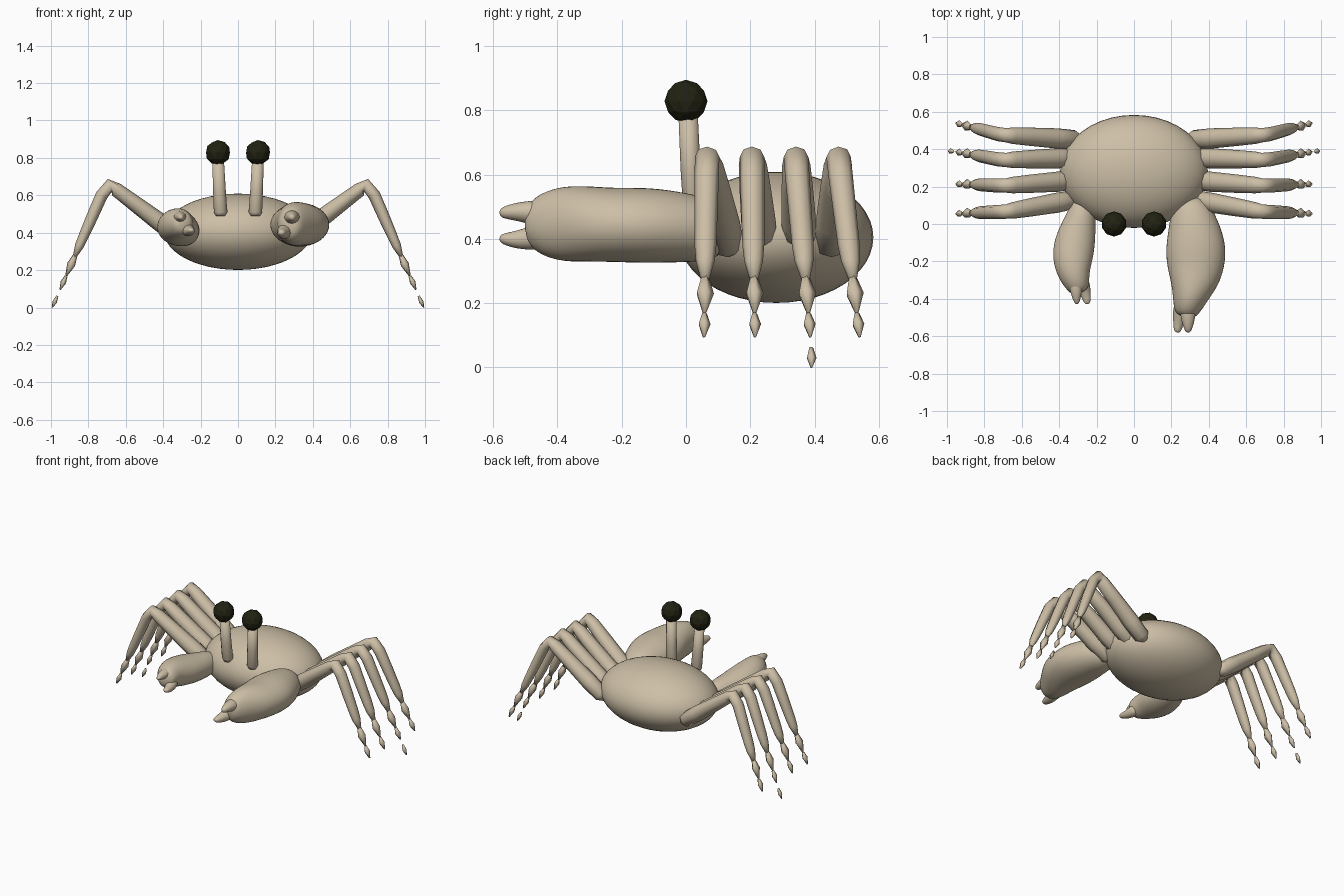
import bpy, bmesh, math
from mathutils import Vector


def material(name, rgb):
    m = bpy.data.materials.new(name)
    m.diffuse_color = (*rgb, 1)
    return m


SHELL = material("tan shell", (0.61, 0.52, 0.385))
BLACK = material("eye black", (0.016, 0.016, 0.006))


def loft(bm, stations, ref, sides=8):
    """Capped tube through (centre, radius along ref, radius across) stations."""
    ref = Vector(ref)
    pts = [Vector(s[0]) for s in stations]
    rings = []
    for i, (c, ra, rb) in enumerate(stations):
        t = (pts[min(i + 1, len(pts) - 1)] - pts[max(i - 1, 0)]).normalized()
        b = t.cross(ref).normalized()
        a = b.cross(t).normalized()
        rings.append([bm.verts.new(pts[i] + a * ra * math.cos(k * math.tau / sides)
                                   + b * rb * math.sin(k * math.tau / sides))
                      for k in range(sides)])
    for r, s in zip(rings, rings[1:]):
        for k in range(sides):
            n = (k + 1) % sides
            bm.faces.new((r[k], r[n], s[n], s[k]))
    bm.faces.new(rings[0][::-1])
    bm.faces.new(rings[-1])


def finish(name, bm, mat, smooth=True, subdiv=0):
    bmesh.ops.recalc_face_normals(bm, faces=bm.faces[:])
    me = bpy.data.meshes.new(name)
    bm.to_mesh(me)
    bm.free()
    me.materials.append(mat)
    ob = bpy.data.objects.new(name, me)
    bpy.context.collection.objects.link(ob)
    for p in me.polygons:
        p.use_smooth = smooth
    if subdiv:
        ob.modifiers.new("round", 'SUBSURF').levels = subdiv
    return ob


# Body: one flattened ellipsoid
bm = bmesh.new()
bmesh.ops.create_uvsphere(bm, u_segments=40, v_segments=24, radius=1)
bmesh.ops.scale(bm, vec=(0.395, 0.302, 0.204), verts=bm.verts)
bmesh.ops.translate(bm, vec=(0, 0.281, 0.405), verts=bm.verts)
finish("body", bm, SHELL)

# Legs: base y, knee y, tip y, number of loose lower pieces
LEGS = [(0.135, 0.065, 0.055, 2), (0.235, 0.205, 0.215, 2),
        (0.355, 0.342, 0.39, 3), (0.45, 0.475, 0.545, 2)]
PIECES = [(0.285, 0.23, 0.17, 0.029), (0.168, 0.135, 0.095, 0.02),
          (0.062, 0.03, 0.0, 0.016)]

for side, sx in (("left", -1), ("right", 1)):
    for n, (yb, yk, yt, count) in enumerate(LEGS, 1):
        def shin(z):
            return (sx * (0.98 + (0.03 - z) * 0.44),
                    yt + (yk - yt) * max(0, z - 0.05) / 0.6, z)

        def thigh(f):
            return (sx * (0.29 + 0.40 * f), yb + (yk - yb) * f, 0.36 + 0.30 * f)

        bm = bmesh.new()
        loft(bm, [(thigh(0), 0.02, 0.02), (thigh(0.07), 0.05, 0.047),
                  (thigh(0.3), 0.054, 0.05), (thigh(0.65), 0.049, 0.043),
                  (thigh(0.9), 0.044, 0.038), (thigh(0.985), 0.038, 0.034),
                  (shin(0.60), 0.038, 0.033), (shin(0.48), 0.036, 0.031),
                  (shin(0.38), 0.034, 0.027), (shin(0.33), 0.029, 0.024),
                  (shin(0.27), 0.012, 0.01)], (0, 1, 0))
        # broken, lozenge-like lower pieces
        for top, mid, low, r in PIECES[:count]:
            loft(bm, [(shin(top), r * 0.4, r * 0.4), (shin(mid), r, r * 0.8),
                      (shin(low), r * 0.2, r * 0.2)], (0, 1, 0), 5)
        finish(f"{side}_leg_{n}", bm, SHELL)

    # Eye stalk and eyeball
    bm = bmesh.new()
    loft(bm, [((sx * 0.092, 0.022, 0.49), 0.022, 0.025),
              ((sx * 0.093, 0.021, 0.51), 0.031, 0.036),
              ((sx * 0.099, 0.014, 0.62), 0.031, 0.034),
              ((sx * 0.107, 0.006, 0.80), 0.030, 0.031)], (0, 1, 0), 12)
    finish(f"{side}_eye_stalk", bm, SHELL)
    bm = bmesh.new()
    bmesh.ops.create_icosphere(bm, subdivisions=2, radius=0.067)
    bmesh.ops.translate(bm, vec=(sx * 0.107, 0, 0.828), verts=bm.verts)
    finish(f"{side}_eye", bm, BLACK, smooth=False)


# Claws: lofted along y, rows are x, y, z, half height, half width
def claw(name, palm, fingers):
    bm = bmesh.new()
    for rows in [palm] + fingers:
        loft(bm, [((x, y, z), h, w) for x, y, z, h, w in rows], (0, 0, 1), 10)
    finish(name, bm, SHELL, subdiv=2)


claw("large_claw",
     [(0.29, 0.14, 0.42, 0.05, 0.06), (0.30, 0.09, 0.425, 0.10, 0.11),
      (0.318, 0.0, 0.435, 0.115, 0.142), (0.332, -0.12, 0.443, 0.126, 0.173),
      (0.330, -0.22, 0.443, 0.122, 0.165), (0.322, -0.30, 0.447, 0.125, 0.143),
      (0.302, -0.38, 0.447, 0.126, 0.105), (0.283, -0.45, 0.445, 0.105, 0.080),
      (0.270, -0.50, 0.443, 0.06, 0.052)],
     [[(0.29, -0.42, 0.475, 0.05, 0.05), (0.288, -0.50, 0.485, 0.036, 0.042),
       (0.290, -0.55, 0.484, 0.025, 0.027), (0.289, -0.582, 0.48, 0.014, 0.013)],
      [(0.255, -0.42, 0.415, 0.05, 0.05), (0.242, -0.50, 0.398, 0.036, 0.036),
       (0.235, -0.55, 0.398, 0.024, 0.026), (0.231, -0.582, 0.402, 0.013, 0.017)]])

claw("small_claw",
     [(-0.27, 0.14, 0.41, 0.04, 0.05), (-0.275, 0.08, 0.41, 0.08, 0.075),
      (-0.292, 0.0, 0.41, 0.09, 0.095), (-0.318, -0.10, 0.42, 0.098, 0.118),
      (-0.330, -0.19, 0.435, 0.098, 0.115), (-0.322, -0.27, 0.45, 0.090, 0.092),
      (-0.300, -0.33, 0.45, 0.075, 0.068), (-0.285, -0.37, 0.45, 0.045, 0.045)],
     [[(-0.31, -0.29, 0.475, 0.045, 0.045), (-0.310, -0.36, 0.487, 0.03, 0.034),
       (-0.307, -0.40, 0.484, 0.021, 0.022), (-0.304, -0.43, 0.48, 0.01, 0.01)],
      [(-0.28, -0.29, 0.425, 0.045, 0.045), (-0.262, -0.36, 0.408, 0.03, 0.032),
       (-0.253, -0.40, 0.41, 0.021, 0.025), (-0.248, -0.43, 0.415, 0.01, 0.014)]])
